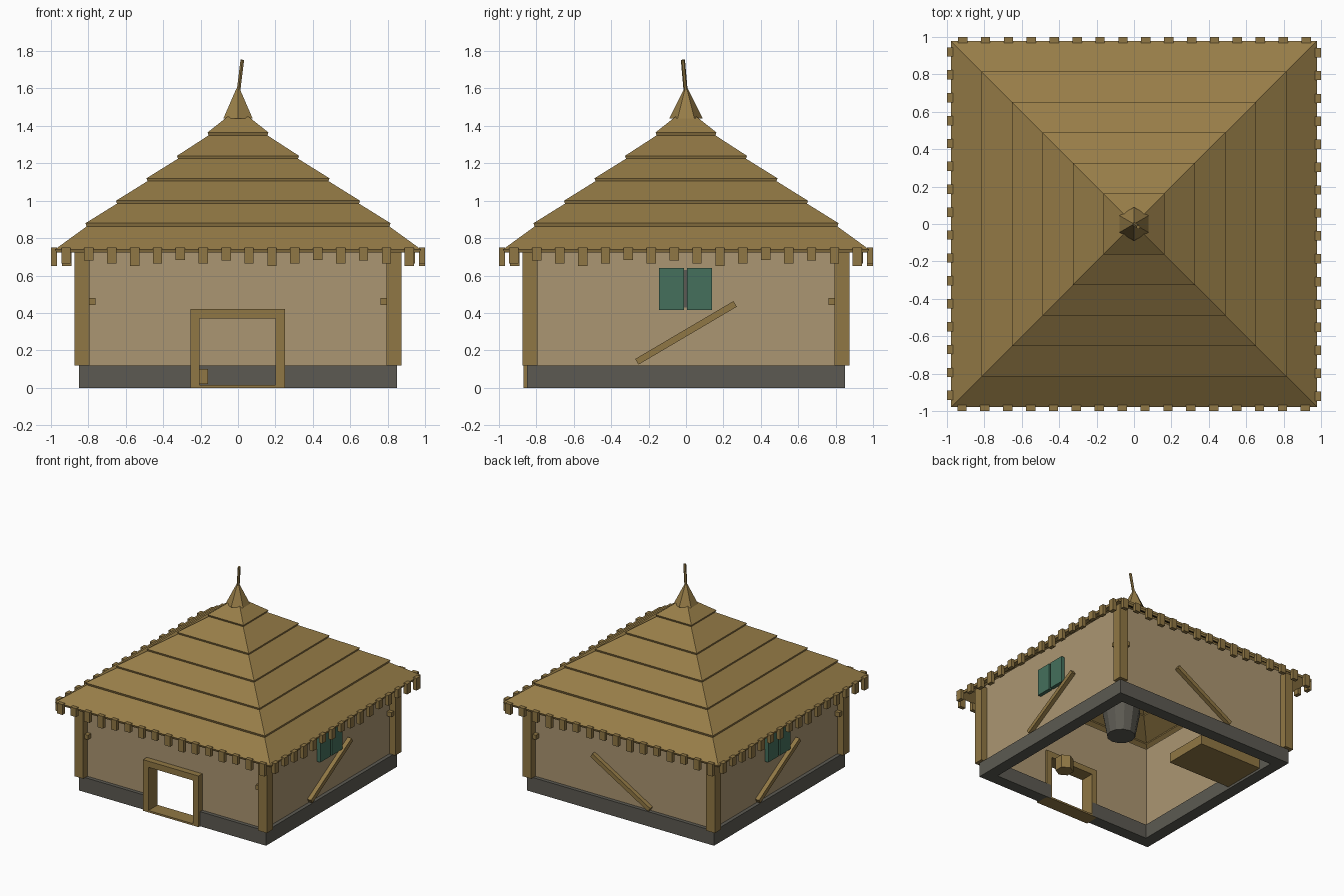
import bpy, bmesh, math
from mathutils import Matrix, Vector

cube = bpy.data.objects.get("Cube")
if cube:
    bpy.data.objects.remove(cube, do_unlink=True)


def material(name, color):
    m = bpy.data.materials.new(name)
    m.use_nodes = True
    m.diffuse_color = (*color, 1)
    m.node_tree.nodes["Principled BSDF"].inputs["Base Color"].default_value = (*color, 1)
    return m


THATCH = material("thatch", (0.31, 0.205, 0.064))
WOOD = material("wood", (0.28, 0.185, 0.058))
PLASTER = material("plaster", (0.41, 0.305, 0.168))
STONE = material("stone", (0.107, 0.102, 0.084))
GREEN = material("green_paint", (0.058, 0.162, 0.107))


def finish(name, bm, mat):
    bmesh.ops.recalc_face_normals(bm, faces=bm.faces)
    mesh = bpy.data.meshes.new(name)
    bm.to_mesh(mesh)
    bm.free()
    mesh.materials.append(mat)
    obj = bpy.data.objects.new(name, mesh)
    bpy.context.collection.objects.link(obj)
    return obj


def turn(side):
    # side 0 is the front, then counter-clockwise seen from above
    return Matrix.Rotation(side * math.pi / 2, 4, 'Z')


def box(name, mat, xs, ys, zs, side=0, tilt=0):
    # box given by its extents on one side of the house
    lo, hi = Vector((xs[0], ys[0], zs[0])), Vector((xs[1], ys[1], zs[1]))
    bm = bmesh.new()
    m = (turn(side) @ Matrix.Translation((lo + hi) / 2)
         @ Matrix.Rotation(tilt, 4, 'Y') @ Matrix.Diagonal((*(hi - lo), 1)))
    bmesh.ops.create_cube(bm, size=1, matrix=m)
    return finish(name, bm, mat)


def cone(name, mat, sides, r1, r2, z1, z2, at=(0, 0), spin=0, caps=True):
    bm = bmesh.new()
    m = Matrix.Translation((*at, (z1 + z2) / 2)) @ Matrix.Rotation(spin, 4, 'Z')
    bmesh.ops.create_cone(bm, cap_ends=caps, segments=sides, radius1=r1,
                          radius2=r2, depth=z2 - z1, matrix=m)
    return finish(name, bm, mat)


SIDES = ("front", "left", "back", "right")
BASE, WALL = (-0.85, -0.75), (-0.82, -0.77)

# Front base and wall, leaving the doorway open
for label, a, b in (("right", -1, -0.21), ("left", 0.21, 1)):
    box("front_base_" + label, STONE, (max(a, -0.85), min(b, 0.85)), BASE, (0, 0.12))
    box("front_wall_" + label, PLASTER, (max(a, -0.82), min(b, 0.82)), WALL, (0.12, 0.81))
box("front_wall_top", PLASTER, (-0.21, 0.21), WALL, (0.4, 0.81))

# Door frame
for label, a in (("right", -0.255), ("left", 0.2)):
    box("door_post_" + label, WOOD, (a, a + 0.05), (-0.87, -0.75), (0, 0.42))
box("door_lintel", WOOD, (-0.255, 0.25), (-0.87, -0.75), (0.37, 0.42))
box("door_sill", WOOD, (-0.21, 0.21), (-0.87, -0.75), (0, 0.015))

# Closed sides, each with a leaning brace
for s in (1, 2, 3):
    box(SIDES[s] + "_base", STONE, (-0.85, 0.85), BASE, (0, 0.12), s)
    box(SIDES[s] + "_wall", PLASTER, (-0.82, 0.82), WALL, (0.12, 0.81), s)
    slope = math.radians(30.5) * (1 if s == 2 else -1)
    box(SIDES[s] + "_brace", WOOD, (-0.305, 0.305), (-0.855, -0.81), (0.276, 0.311), s, slope)

# Shuttered windows on the left and right walls
for s in (1, 3):
    box(SIDES[s] + "_window_gap", STONE, (-0.012, 0.008), (-0.826, -0.815), (0.43, 0.63), s)
    for label, a in (("a", -0.145), ("b", 0.005)):
        box(f"{SIDES[s]}_shutter_{label}", GREEN, (a, a + 0.135), (-0.85, -0.81), (0.415, 0.64), s)

# Corner posts and beam ends beside them
for s in range(4):
    box(SIDES[s] + "_corner_post", WOOD, (0.795, 0.875), (-0.875, -0.795), (0.12, 0.78), s)
for s, x in ((0, -0.78), (0, 0.78), (1, 0.78), (2, -0.78), (3, 0.78)):
    box(SIDES[s] + "_beam_end", WOOD, (x - 0.018, x + 0.018), (-0.86, -0.8), (0.443, 0.48), s)

# Thatched roof in overlapping tiers
levels = (0.74, 0.88, 1.0, 1.12, 1.24, 1.365, 1.47)
EAVE = 0.978
for i in range(6):
    low = EAVE * (1 - i / 6)
    high = max(EAVE * (1 - (i + 1) / 6) - 0.03, 0.03)
    tier = cone(f"roof_tier_{i + 1}", THATCH, 4, low * math.sqrt(2), high * math.sqrt(2),
                levels[i], levels[i + 1], spin=math.pi / 4, caps=False)
    shell = tier.modifiers.new("thickness", 'SOLIDIFY')
    shell.thickness = 0.02
    shell.offset = -1

# Ragged thatch tufts along the eaves
drops = (0.085, 0.07, 0.085, 0.1, 0.085, 0.068)
for s in range(4):
    for i in range(16):
        x = -0.92 + i * 0.1224
        box(f"{SIDES[s]}_eave_tuft_{i + 1}", WOOD, (x - 0.025, x + 0.025), (-1, -0.968),
            (0.75 - drops[i % 6], 0.75), s)

# Roof cap with a crooked stick
cone("roof_cap", THATCH, 6, 0.09, 0.01, 1.44, 1.6)
stick = cone("roof_stick", WOOD, 6, 0.011, 0.011, 0, 0.19)
stick.rotation_euler = (math.radians(5), math.radians(7), 0)
stick.location = (0, 0, 1.565)

# Furniture inside
box("bed", WOOD, (-0.76, -0.16), (0.24, 0.62), (0.02, 0.1))
cone("pot", STONE, 12, 0.11, 0.15, 0.02, 0.24, (0.39, 0.31))
cone("stool", WOOD, 6, 0.07, 0.07, 0.0, 0.11, (0.4, -0.36))
